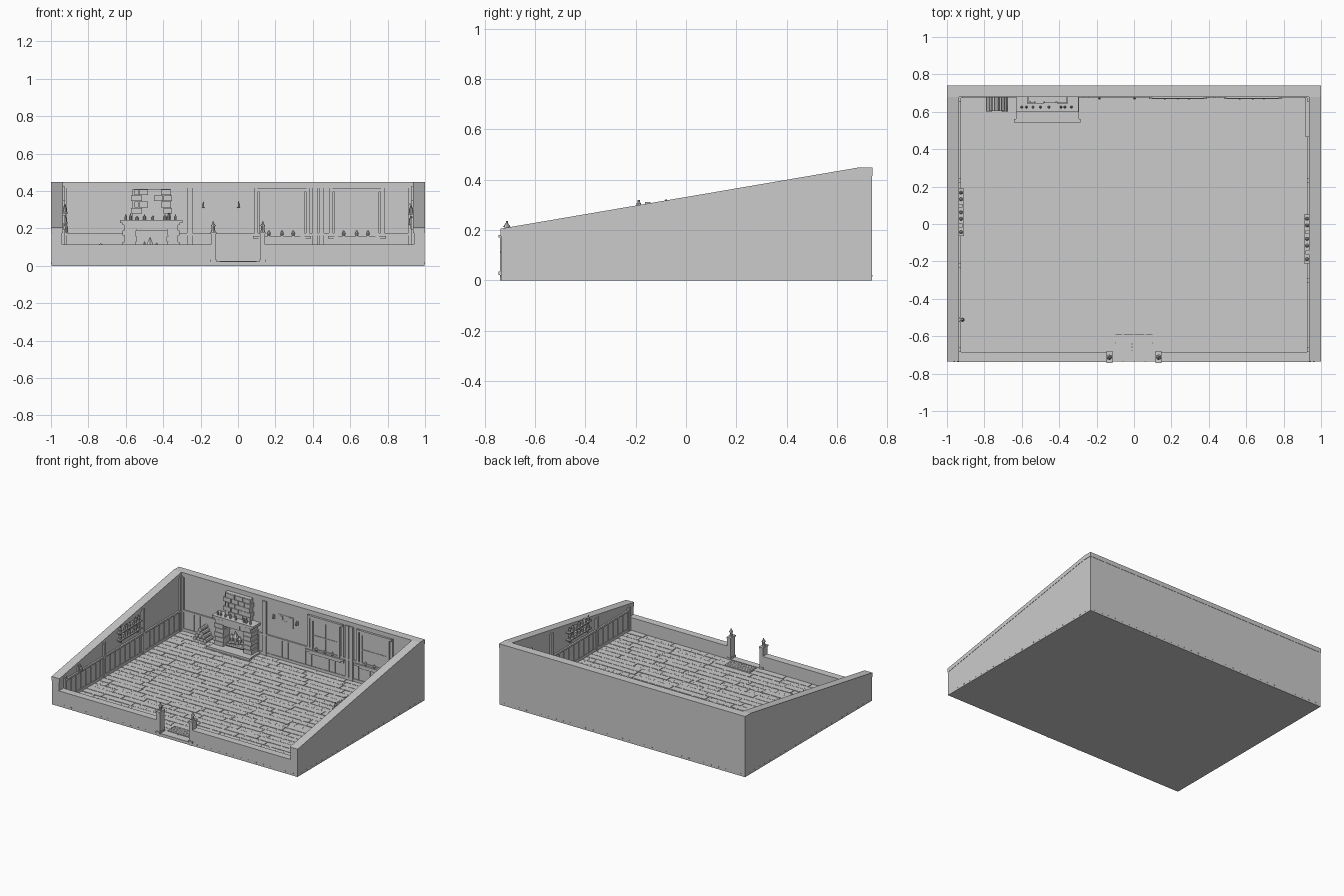
import bpy, bmesh, math, random
from mathutils import Matrix, Vector

random.seed(4)
FLOOR, WX, WY = 0.02, 0.94, 0.686


class Part:
    """Collects boxes and round pieces into one named object."""
    def __init__(self, name):
        self.name, self.bm = name, bmesh.new()

    def box(self, x0, x1, y0, y1, z0, z1):
        m = Matrix.Translation(((x0 + x1) / 2, (y0 + y1) / 2, (z0 + z1) / 2))
        m = m @ Matrix.Diagonal((abs(x1 - x0), abs(y1 - y0), abs(z1 - z0), 1))
        bmesh.ops.create_cube(self.bm, size=1, matrix=m)
        return self

    def rod(self, a, b, r0, r1=None, n=8):
        a, b = Vector(a), Vector(b)
        d = b - a
        m = Matrix.Translation((a + b) / 2) @ d.to_track_quat('Z', 'Y').to_matrix().to_4x4()
        bmesh.ops.create_cone(self.bm, cap_ends=True, segments=n, radius1=r0,
                              radius2=r0 if r1 is None else r1, depth=d.length, matrix=m)
        return self

    def prism(self, pts, x0, x1):
        rings = [[self.bm.verts.new((x, y, z)) for y, z in pts] for x in (x0, x1)]
        n = len(pts)
        self.bm.faces.new(rings[0])
        self.bm.faces.new(rings[1][::-1])
        for i in range(n):
            self.bm.faces.new((rings[0][i], rings[1][i], rings[1][(i + 1) % n], rings[0][(i + 1) % n]))
        return self

    def done(self):
        bmesh.ops.recalc_face_normals(self.bm, faces=self.bm.faces[:])
        me = bpy.data.meshes.new(self.name)
        self.bm.to_mesh(me)
        self.bm.free()
        ob = bpy.data.objects.new(self.name, me)
        bpy.context.collection.objects.link(ob)
        return ob


def bottle(p, x, y, z, r, h):
    p.rod((x, y, z), (x, y, z + h * .6), r)
    p.rod((x, y, z + h * .6), (x, y, z + h * .75), r, r * .45)
    p.rod((x, y, z + h * .75), (x, y, z + h), r * .45)


# Shell: base, sloping side walls, back wall, low front wall
Part("base").box(-.998, .998, -.735, .739, 0, .014).done()
top = lambda y: min(.445, .205 + (y + .735) * .24 / 1.415)
for s, n in ((-1, "left"), (1, "right")):
    Part(n + "_wall").prism([(-.735, 0), (-.735, .203), (.68, .443), (.739, .443), (.739, 0)],
                            s * WX, s * .998).done()
    Part(n + "_wall_cap").prism([(-.736, .175), (-.736, .205), (.68, .447), (.741, .447), (.741, .417), (.68, .417)],
                                s * .936, s * 1).done()
Part("back_wall").box(-.95, .95, WY, .739, 0, .443).done()
Part("back_wall_cap").box(-1, 1, .68, .741, .415, .447).done()
p = Part("front_wall")
for s in (-1, 1):
    p.box(s * .13, s * .95, -.735, -.687, 0, .108)
    p.box(s * .13, s * .945, -.737, -.684, .108, .115)
p.done()

# Floor planks in staggered rows
p = Part("floor_planks")
rows, y = 27, -.687
w = (.686 + .687) / rows
for r in range(rows):
    x = -.94
    first = True
    while x < .94:
        x1 = min(.94, x + (random.uniform(.08, .32) if first else random.uniform(.2, .34)))
        if .94 - x1 < .08:
            x1 = .94
        p.box(x + .002, x1 - .002, y + r * w + .002, y + (r + 1) * w - .002, .01, FLOOR + random.uniform(-.001, .001))
        x, first = x1, False
p.done()
p = Part("base_pegs")
for i in range(33):
    x = -.96 + i * .06
    p.box(x - .004, x + .004, -.737, .741, .014, .02)
for i in range(24):
    yy = -.69 + i * .06
    p.box(-1, 1, yy - .004, yy + .004, .011, .017)
p.done()

# Doorway posts with lantern finials, threshold
for s, n in ((-1, "left"), (1, "right")):
    p = Part(n + "_gate_post")
    x = s * .132
    p.box(x - .013, x + .013, -.738, -.684, 0, .17)
    p.box(x - .016, x + .016, -.744, -.68, .17, .18)
    p.box(x - .016, x + .016, -.744, -.68, .02, .034)
    p.rod((x, -.712, .18), (x, -.712, .19), .012)
    p.rod((x, -.712, .19), (x, -.712, .212), .009)
    p.rod((x, -.712, .212), (x, -.712, .228), .015, .004)
    p.rod((x, -.712, .228), (x, -.712, .236), .004)
    p.done()
p = Part("threshold")
p.box(-.12, .12, -.736, -.687, .01, .022)
for i in range(5):
    p.box(-.1, .1, -.675 + i * .018, -.66 + i * .018, .015, .026)
p.done()

# Wainscot, battens and rails on the three tall walls
p = Part("back_panelling")
p.box(-WX, WX, .682, .69, FLOOR, .165)
p.box(-WX, WX, .676, .69, .163, .175).box(-WX, WX, .677, .69, FLOOR, .04)
for i in range(40):
    x = -.93 + i * .0477
    p.box(x - .003, x + .003, .679, .69, .04, .163)
for x in (-.93, -.258, .412, .447, .925):
    p.box(x - .014, x + .014, .673, .69, FLOOR, .417)
p.done()
for s, n in ((-1, "left"), (1, "right")):
    p = Part(n + "_panelling")
    p.box(s * .935, s * .945, -.684, .68, FLOOR, .165)
    p.box(s * .928, s * .945, -.684, .68, .163, .175)
    p.box(s * .93, s * .945, -.684, .68, FLOOR, .04)
    for i in range(24):
        yy = -.66 + i * .057
        p.box(s * .931, s * .945, yy - .003, yy + .003, .04, .163)
    for yy in (-.672, -.22 if s < 0 else -.3, .23, .668):
        p.box(s * .926, s * .945, yy - .012, yy + .012, FLOOR, top(yy) - .02)
    p.done()

# Two windows with sills and small pots
for n, cx in (("first", .235), ("second", .635)):
    p = Part(n + "_window")
    p.box(cx - .1, cx + .1, .681, .69, .16, .385)
    for s in (-1, 1):
        p.box(cx + s * .1, cx + s * .12, .674, .69, .155, .395)
        p.box(cx + s * .128, cx + s * .148, .676, .69, .13, .415)
    p.box(cx - .12, cx + .12, .674, .69, .378, .395)
    p.box(cx - .14, cx + .14, .67, .69, .395, .412)
    p.box(cx - .155, cx + .155, .667, .69, .145, .16)
    p.box(cx - .125, cx + .125, .674, .69, .13, .145)
    p.box(cx - .003, cx + .003, .677, .69, .16, .38)
    p.box(cx - .1, cx + .1, .677, .69, .267, .273)
    for dx in (-.07, 0, .06):
        p.rod((cx + dx, .675, .16), (cx + dx, .675, .174), .006, .009)
        p.rod((cx + dx, .675, .174), (cx + dx, .675, .19), .01, .002, 6)
    p.done()

# Fireplace: hearth, brick sides, mantel, chimney bricks, fire
p = Part("hearth")
p.box(-.63, -.295, .56, .69, .015, .032).box(-.642, -.285, .543, .562, .015, .036)
p.done()
p = Part("fireplace_bricks")
p.box(-.608, -.545, .61, .69, FLOOR, .225).box(-.375, -.322, .61, .69, FLOOR, .225)
p.box(-.55, -.37, .612, .69, .185, .225).box(-.55, -.37, .678, .69, FLOOR, .2)
for r in range(6):
    z, d = .033 + r * .032, .008 * (r % 2)
    p.box(-.617 + d, -.545 + d / 2, .603, .688, z, z + .029)
    p.box(-.377 - d / 2, -.313 - d, .603, .688, z, z + .029)
for i in range(5):
    p.box(-.541 + i * .033, -.511 + i * .033, .605, .688, .185, .218)
p.done()
Part("mantel").box(-.632, -.298, .598, .69, .228, .245).box(-.618, -.312, .604, .69, .218, .228).done()
p = Part("chimney_bricks")
p.box(-.565, -.36, .655, .69, .24, .41)
for r in range(5):
    z = .247 + r * .033
    xs = [-.575, -.51, -.45, -.4, -.35] if r % 2 else [-.555, -.53, -.48, -.415, -.355]
    for a, b in zip(xs, xs[1:]):
        p.box(a + .002, b - .002, .643 + random.uniform(0, .006), .688, z, z + .03)
p.done()
p = Part("mantel_items")
for x, h in ((-.6, .03), (-.575, .035), (-.54, .022), (-.5, .03), (-.455, .025), (-.39, .03), (-.37, .036), (-.335, .03)):
    bottle(p, x, .625, .245, .007, h)
p.done()
p = Part("fire")
for i in range(3):
    p.rod((-.53, .625 + i * .018, .048), (-.39, .63 + i * .016, .05), .011)
p.rod((-.51, .625, .068), (-.41, .655, .07), .011)
for x, h, r in ((-.5, .06, .018), (-.47, .085, .022), (-.435, .055, .018)):
    p.rod((x, .642, .07), (x, .642, .08 + h * .35), r * .6, r, 6)
    p.rod((x, .642, .08 + h * .35), (x, .642, .07 + h), r, .001, 6)
p.done()

# Stacked firewood
p = Part("firewood")
for r in range(4):
    for i in range(4 - r):
        x, z = -.775 + i * .028 + r * .014, .034 + r * .024
        p.rod((x, .6 + random.uniform(0, .006), z), (x, .682, z), .0137)
p.done()

# Wall candles and framed board between them
p = Part("wall_candles")
for x in (-.185, .003):
    p.box(x - .007, x + .007, .68, .69, .305, .335)
    p.rod((x, .672, .308), (x, .672, .315), .005, .008)
    p.rod((x, .672, .315), (x, .672, .332), .004)
    p.rod((x, .672, .332), (x, .672, .343), .004, .001)
p.done()
p = Part("notice_board")
p.box(-.15, -.03, .683, .69, .27, .35)
for x, z in ((-.14, .315), (-.1, .285), (-.07, .32)):
    p.box(x, x + .026, .681, .69, z, z + .025)
p.done()

# Wall shelves with bottles
for s, y0, y1, n in ((-1, -.065, .19, "left"), (1, -.21, .05, "right")):
    p = Part(n + "_shelves")
    for z in ((.225, .28) if s < 0 else (.22, .275)):
        p.box(s * .91, s * .942, y0, y1, z, z + .008)
        for yy in (y0 + .03, y1 - .03):
            p.box(s * .92, s * .942, yy - .004, yy + .004, z - .02, z)
        for i in range(7):
            yy = y0 + .022 + i * (y1 - y0 - .044) / 6
            h = random.uniform(.028, .042)
            if i % 3 == 1:
                p.box(s * .917, s * .935, yy - .01, yy + .01, z + .008, z + h)
            else:
                bottle(p, s * .925, yy, z + .008, .0095, h)
    p.done()

# Peg rack near the back right corner, hook lantern near the front left
p = Part("wall_rack")
for z in (.215, .275, .325):
    p.box(.918, .942, .465, .68, z, z + .007)
for i in range(9):
    p.rod((.929, .475 + i * .024, .222), (.929, .475 + i * .024, .26 + .01 * (i % 2)), .008)
    p.rod((.929, .475 + i * .024, .282), (.929, .475 + i * .024, .305), .007)
p.done()
p = Part("hook_lantern")
p.box(-.942, -.93, -.525, -.5, .18, .225).box(-.935, -.912, -.515, -.509, .215, .22)
p.rod((-.917, -.512, .215), (-.917, -.512, .205), .003, .01)
p.rod((-.917, -.512, .205), (-.917, -.512, .182), .009)
p.rod((-.917, -.512, .182), (-.917, -.512, .178), .012)
p.done()
